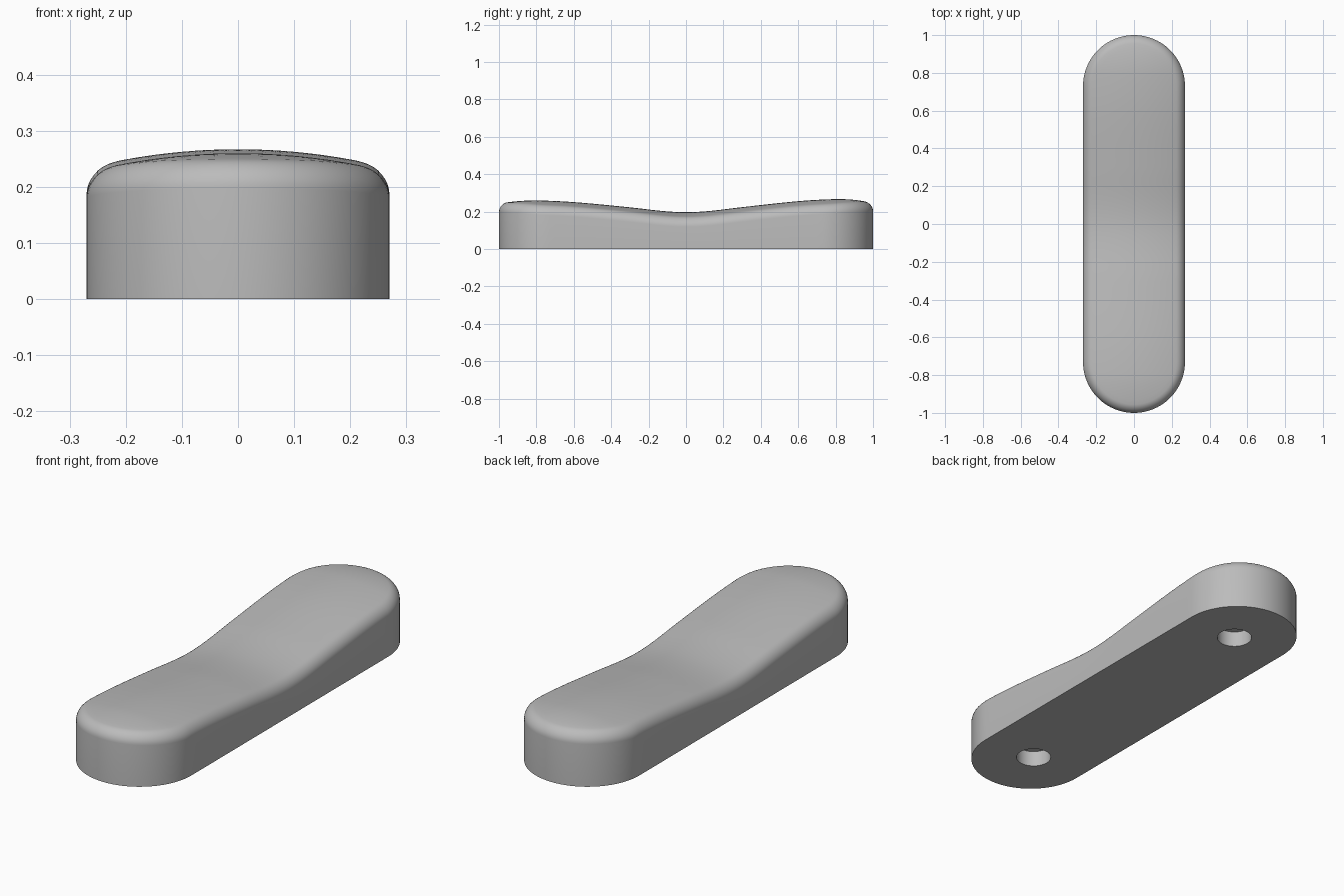
import bpy, bmesh, math

cube = bpy.data.objects.get("Cube")
if cube:
    bpy.data.objects.remove(cube, do_unlink=True)

RADIUS, HALF = 0.27, 0.73      # stadium footprint: end radius, half of straight side
FILLET, CROWN = 0.045, 0.033   # edge rounding, crown drop at the sides
HOLE_Y, HOLE_R, HOLE_DEPTH = 0.71, 0.078, 0.075
ARC, SIDE = 40, 48

# Centreline height along the length
SPINE = [(-1.0, .244), (-.9, .256), (-.8, .260), (-.6, .251), (-.3, .223), (-.12, .203),
         (0, .197), (.12, .203), (.3, .224), (.6, .256), (.8, .267), (.9, .263), (1.0, .247)]


def spine_height(y):
    """Smooth interpolation through the spine points."""
    last = len(SPINE) - 1
    i = 0
    while i < last - 1 and y > SPINE[i + 1][0]:
        i += 1

    def slope(k):
        a, b = SPINE[max(k - 1, 0)], SPINE[min(k + 1, last)]
        return (b[1] - a[1]) / (b[0] - a[0])

    (y0, z0), (y1, z1) = SPINE[i], SPINE[i + 1]
    h = y1 - y0
    t = (y - y0) / h
    s = 1 - t
    return (s * s * (1 + 2 * t) * z0 + t * t * (3 - 2 * t) * z1
            + h * t * s * (s * slope(i) - t * slope(i + 1)))


def top_height(x, y, inset):
    z = spine_height(y) - CROWN * (x / RADIUS) ** 2
    if inset < FILLET:
        z -= FILLET - math.sqrt(FILLET ** 2 - (FILLET - inset) ** 2)
    return z


def outline(r):
    """Stadium outline of end radius r, counter-clockwise from above."""
    pts = []
    for sign in (1, -1):
        pts += [(sign * r, sign * HALF * (2 * i / SIDE - 1)) for i in range(SIDE)]
        for i in range(ARC):
            a = math.pi * i / ARC
            pts.append((sign * r * math.cos(a), sign * (HALF + r * math.sin(a))))
    return pts


# Grip body: wall, rounded edge and crowned top as nested rings
bm = bmesh.new()
insets = [FILLET * (1 - math.cos(math.pi / 2 * k / 8)) for k in range(9)]
insets += [FILLET + (RADIUS - FILLET) * k / 10 for k in range(1, 11)]
rings = [[bm.verts.new((x, y, 0)) for x, y in outline(RADIUS)]]
for d in insets:
    rings.append([bm.verts.new((x, y, top_height(x, y, d))) for x, y in outline(RADIUS - d)])
bm.faces.new(list(reversed(rings[0])))
for low, high in zip(rings, rings[1:]):
    for i in range(len(low)):
        j = (i + 1) % len(low)
        bm.faces.new((low[i], low[j], high[j], high[i]))
bmesh.ops.remove_doubles(bm, verts=bm.verts[:], dist=0.00005)
bmesh.ops.recalc_face_normals(bm, faces=bm.faces[:])
mesh = bpy.data.meshes.new("grip_body")
bm.to_mesh(mesh)
bm.free()
body = bpy.data.objects.new("grip_body", mesh)
bpy.context.collection.objects.link(body)

# Single grey material
grey = bpy.data.materials.new("plain grey")
grey.use_nodes = True
colour = (0.5, 0.5, 0.5, 1)
grey.diffuse_color = colour
next(n for n in grey.node_tree.nodes
     if n.type == 'BSDF_PRINCIPLED').inputs["Base Color"].default_value = colour
mesh.materials.append(grey)

# Blind screw holes in the underside
for sign in (-1, 1):
    bpy.ops.mesh.primitive_cylinder_add(vertices=48, radius=HOLE_R, depth=2 * HOLE_DEPTH,
                                        location=(0, sign * HOLE_Y, 0))
    cutter = bpy.context.object
    cutter.name = "hole_cutter"
    cutter.hide_render = True
    cutter.data.materials.append(grey)
    cut = body.modifiers.new("screw_hole", 'BOOLEAN')
    cut.operation = 'DIFFERENCE'
    cut.solver = 'EXACT'
    cut.object = cutter
    bpy.ops.object.select_all(action='DESELECT')
    body.select_set(True)
    bpy.context.view_layer.objects.active = body
    bpy.ops.object.modifier_apply(modifier=cut.name)
    bpy.data.objects.remove(cutter, do_unlink=True)

bpy.ops.object.shade_smooth_by_angle(angle=math.radians(35))
